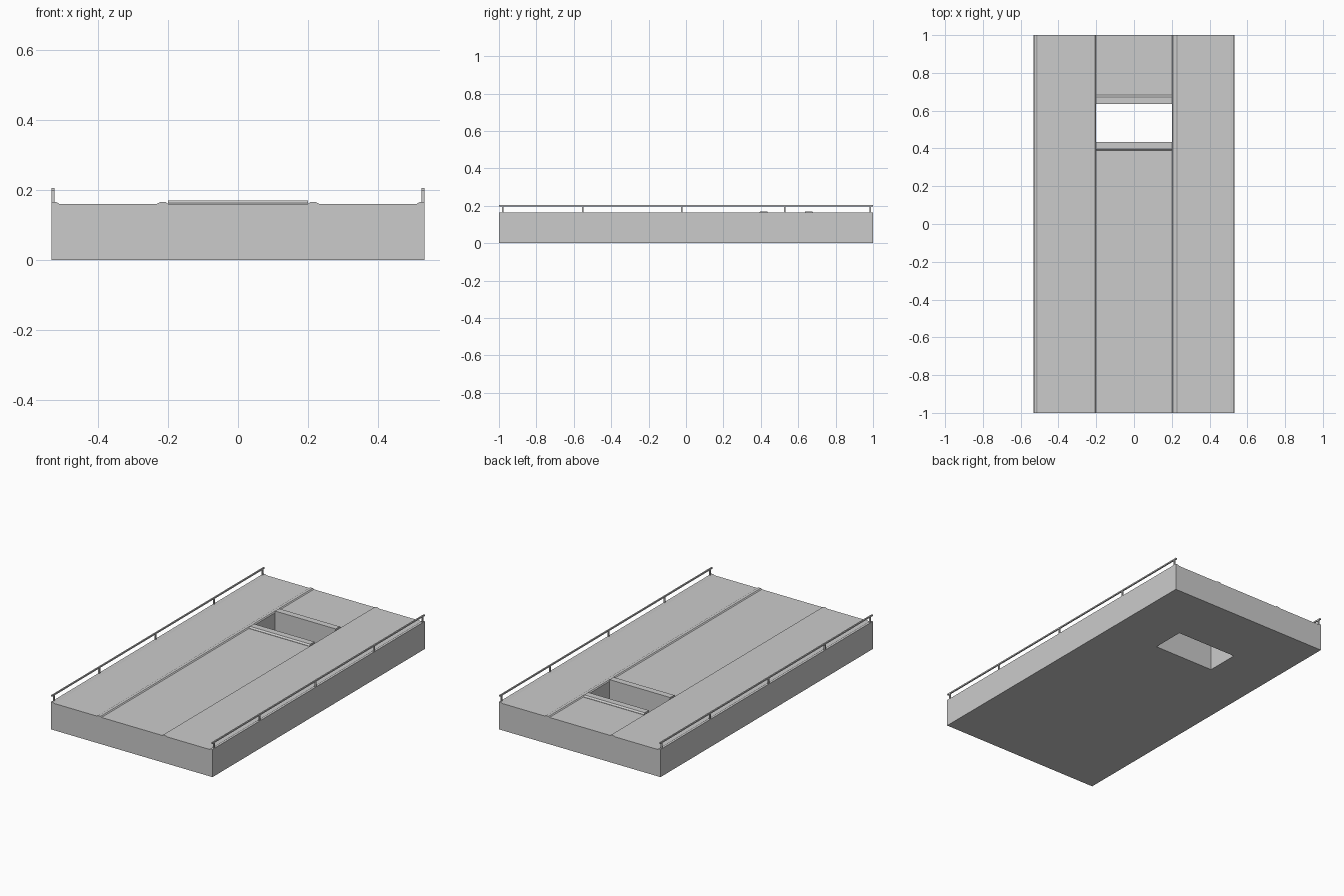
import bpy, bmesh

if "Cube" in bpy.data.objects:
    bpy.data.objects.remove(bpy.data.objects["Cube"])

HALF_W = 0.532
DECK_Z = 0.16
HOLE_X, HOLE_Y0, HOLE_Y1 = 0.2, 0.435, 0.635


def make_object(name, bm):
    bmesh.ops.recalc_face_normals(bm, faces=bm.faces)
    mesh = bpy.data.meshes.new(name)
    bm.to_mesh(mesh)
    bm.free()
    obj = bpy.data.objects.new(name, mesh)
    bpy.context.collection.objects.link(obj)
    return obj


def prism(name, profile, axis, start, end):
    """Extrude a closed 2D profile (u, z) along the x or y axis."""
    bm = bmesh.new()
    place = (lambda u, z: (start, u, z)) if axis == 'X' else (lambda u, z: (u, start, z))
    face = bm.faces.new([bm.verts.new(place(u, z)) for u, z in profile])
    new = bmesh.ops.extrude_face_region(bm, geom=[face])['geom']
    d = end - start
    bmesh.ops.translate(bm, verts=[v for v in new if isinstance(v, bmesh.types.BMVert)],
                        vec=(d, 0, 0) if axis == 'X' else (0, d, 0))
    return make_object(name, bm)


def box(name, x0, x1, y0, y1, z0, z1):
    return prism(name, [(x0, z0), (x1, z0), (x1, z1), (x0, z1)], 'Y', y0, y1)


# Deck slab: cross-section with edge kerbs and two raised strips
half = [(0.2, DECK_Z), (0.206, 0.165), (0.222, 0.165), (0.232, DECK_Z),
        (0.510, DECK_Z), (0.518, 0.165), (HALF_W, 0.165), (HALF_W, 0)]
profile = half + [(-x, z) for x, z in reversed(half)]
deck = prism("deck_slab", profile, 'Y', -1, 1)

# Rectangular opening through the deck
cutter = box("opening_cutter", -HOLE_X, HOLE_X, HOLE_Y0, HOLE_Y1, -0.1, 0.3)
cutter.hide_render = True
cutter.hide_set(True)
cut = deck.modifiers.new("opening", 'BOOLEAN')
cut.operation = 'DIFFERENCE'
cut.solver = 'EXACT'
cut.object = cutter

# Raised sills on the front and back of the opening, chamfered outside
for name, inner, s in (("front_sill", HOLE_Y0, -1), ("back_sill", HOLE_Y1, 1)):
    section = [(inner, 0.155), (inner, 0.17), (inner + s * 0.038, 0.17),
               (inner + s * 0.047, 0.162), (inner + s * 0.047, 0.155)]
    prism(name, section, 'X', -HOLE_X, HOLE_X)

# Side railings: top rail and posts
for side, s in (("left", -1), ("right", 1)):
    x0, x1 = sorted((s * 0.524, s * HALF_W))
    box(side + "_rail", x0, x1, -1, 1, 0.197, 0.205)
    for i, y in enumerate((-0.98, -0.553, -0.023, 0.528, 0.984)):
        box(f"{side}_post_{i + 1}", x0, x1, y - 0.004, y + 0.004, 0.163, 0.198)
